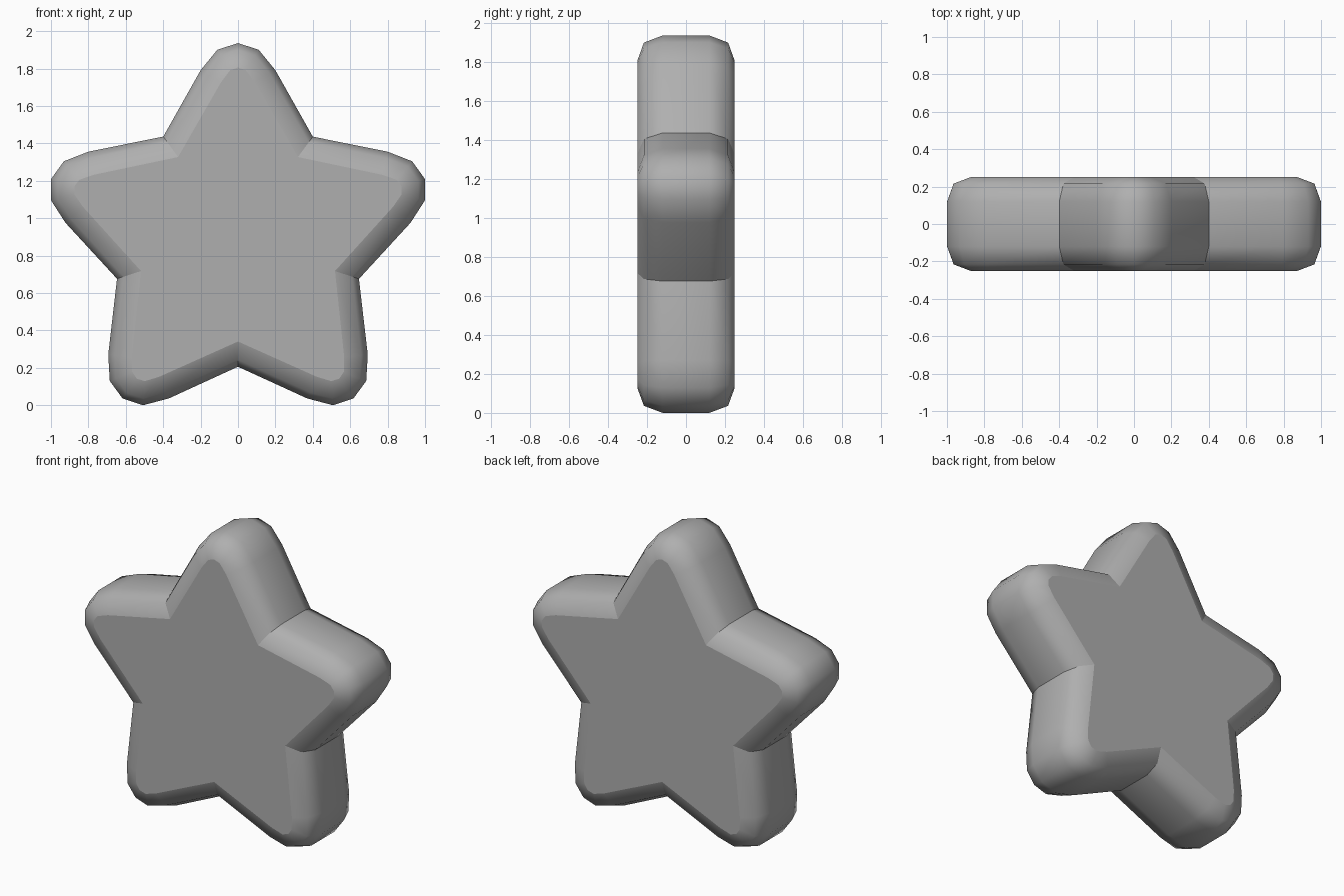
import bpy, bmesh
from math import radians
from mathutils import Matrix

if "Cube" in bpy.data.objects:
    bpy.data.objects.remove(bpy.data.objects["Cube"])

CENTRE_Z = 0.886

# Half-arm profiles (x, radial height) from the star centre: tip -> inner corner
OUTER = [(0, 1.05), (0.11, 1.015), (0.20, 0.905), (0.40, 0.55)]
CAP = [(0, 0.92), (0.042, 0.905), (0.09, 0.842), (0.3205, 0.441)]

# Rounded edge section: (y, blend from outer outline to cap outline)
SECTION = [(-0.25, 1), (-0.216, 0.28), (-0.12, 0), (0.12, 0), (0.216, 0.28), (0.25, 1)]


def star_outline(t):
    half = [(a[0] * (1 - t) + b[0] * t, a[1] * (1 - t) + b[1] * t)
            for a, b in zip(OUTER, CAP)]
    arm = [(-x, z) for x, z in half[2:0:-1]] + half
    pts = []
    for k in range(5):
        rot = Matrix.Rotation(radians(-72 * k), 2)
        for x, z in arm:
            c, s = rot[0][0], rot[1][0]
            pts.append((x * c - z * s, x * s + z * c))
    return pts


bm = bmesh.new()
rings = [[bm.verts.new((x, y, z + CENTRE_Z)) for x, z in star_outline(t)]
         for y, t in SECTION]
n = len(rings[0])

# Smooth rounded sides between neighbouring rings
for a, b in zip(rings, rings[1:]):
    for i in range(n):
        j = (i + 1) % n
        bm.faces.new((a[i], a[j], b[j], b[i])).smooth = True

# Flat front and back with a crisp rim
for ring in (rings[0], rings[-1][::-1]):
    cap = bm.faces.new(ring)
    for e in cap.edges:
        e.smooth = False
bmesh.ops.recalc_face_normals(bm, faces=bm.faces[:])

# Creases in the inner corners
for a, b in zip(rings, rings[1:]):
    for i in range(5, n, 6):
        bm.edges.get((a[i], b[i])).smooth = False

mesh = bpy.data.meshes.new("star")
bm.to_mesh(mesh)
bm.free()
star = bpy.data.objects.new("star", mesh)
bpy.context.collection.objects.link(star)

# Mid grey surface
grey = bpy.data.materials.new("mid_grey")
grey.diffuse_color = (0.43, 0.43, 0.43, 1)
grey.use_nodes = True
grey.node_tree.nodes["Principled BSDF"].inputs["Base Color"].default_value = grey.diffuse_color
mesh.materials.append(grey)
